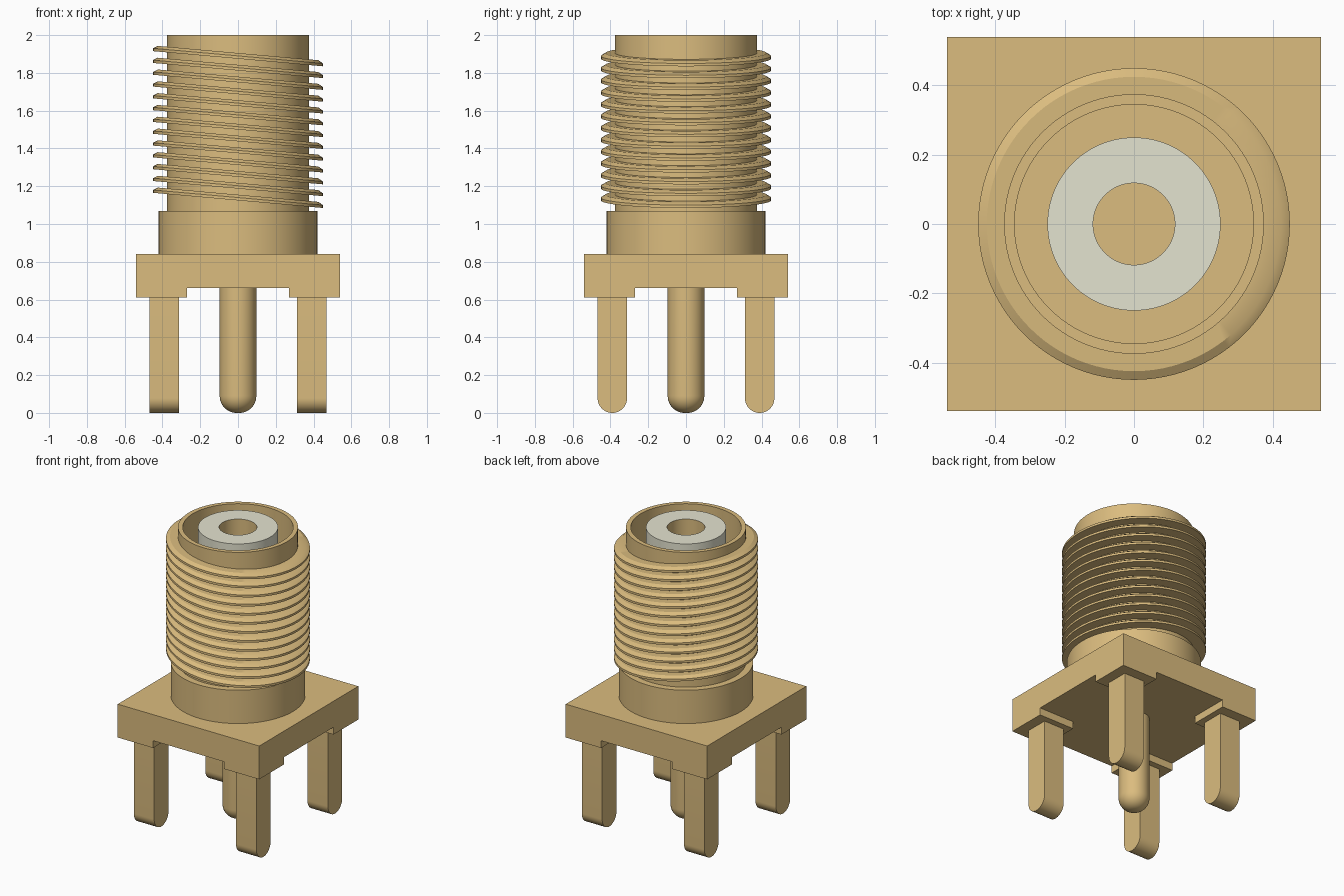
import bpy, bmesh, math

if "Cube" in bpy.data.objects:
    bpy.data.objects.remove(bpy.data.objects["Cube"], do_unlink=True)


def material(name, rgb):
    m = bpy.data.materials.new(name)
    m.use_nodes = True
    m.diffuse_color = (*rgb, 1)
    bsdf = next(n for n in m.node_tree.nodes if n.type == "BSDF_PRINCIPLED")
    bsdf.inputs["Base Color"].default_value = (*rgb, 1)
    return m


gold = material("gold", (0.708, 0.504, 0.211))
white = material("off_white", (0.777, 0.769, 0.626))


def finish(name, bm, *mats):
    """Turn a bmesh into a smooth-by-angle object."""
    bmesh.ops.recalc_face_normals(bm, faces=bm.faces[:])
    mesh = bpy.data.meshes.new(name)
    bm.to_mesh(mesh)
    bm.free()
    for m in mats:
        mesh.materials.append(m)
    mesh.shade_smooth()
    mesh.set_sharp_from_angle(angle=math.radians(30))
    obj = bpy.data.objects.new(name, mesh)
    bpy.context.collection.objects.link(obj)
    return obj


def lathe(profile, closed=True, steps=96):
    """Revolve an (r, z) profile around the z axis."""
    bm = bmesh.new()
    verts = [bm.verts.new((r, 0, z)) for r, z in profile]
    pairs = list(zip(verts, verts[1:]))
    if closed:
        pairs.append((verts[-1], verts[0]))
    edges = [bm.edges.new(p) for p in pairs]
    bmesh.ops.spin(bm, geom=verts + edges, cent=(0, 0, 0), axis=(0, 0, 1),
                   angle=math.tau, steps=steps, use_duplicate=False)
    bmesh.ops.remove_doubles(bm, verts=bm.verts[:], dist=0.0002)
    return bm


# Square base with a raised pad under each corner
HALF, PAD, BASE_LOW, BASE_TOP, FOOT = 0.54, 0.27, 0.66, 0.84, 0.61
bm = bmesh.new()
bmesh.ops.create_cube(bm, size=1)
for v in bm.verts:
    v.co = (v.co.x * 2 * HALF, v.co.y * 2 * HALF, BASE_TOP if v.co.z > 0 else BASE_LOW)
for axis in ((1, 0, 0), (0, 1, 0)):
    for s in (-PAD, PAD):
        bmesh.ops.bisect_plane(bm, geom=bm.verts[:] + bm.edges[:] + bm.faces[:],
                               plane_co=[a * s for a in axis], plane_no=axis)
corners = []
for f in bm.faces:
    c = f.calc_center_median()
    if c.z < BASE_LOW + 0.001 and min(abs(c.x), abs(c.y)) > PAD:
        corners.append(f)
pads = bmesh.ops.extrude_discrete_faces(bm, faces=corners)["faces"]
for v in {v for f in pads for v in f.verts}:
    v.co.z = FOOT
bmesh.ops.dissolve_limit(bm, angle_limit=0.01, verts=bm.verts[:], edges=bm.edges[:])
finish("base_block", bm, gold)

# Four square legs with a half-round tip
W, LEG = 0.078, 0.39
outline = [(W, FOOT + 0.02), (-W, FOOT + 0.02)]
for i in range(25):
    a = math.pi + math.pi * i / 24
    outline.append((W * math.cos(a), W + W * math.sin(a)))
for side, sx in (("left", 1), ("right", -1)):
    for end, sy in (("front", -1), ("back", 1)):
        bm = bmesh.new()
        loops = [[bm.verts.new((sx * LEG + dx, sy * LEG + y, z)) for y, z in outline]
                 for dx in (-W, W)]
        for loop in loops:
            bm.faces.new(loop)
        for i in range(len(outline)):
            bm.faces.new((loops[0][i - 1], loops[0][i], loops[1][i], loops[1][i - 1]))
        finish(f"{end}_{side}_leg", bm, gold)

# Centre pin with a rounded tip
R, FILLET = 0.097, 0.09
tip = [(0, 0)]
for i in range(13):
    a = math.pi / 2 * i / 12
    tip.append((R - FILLET + FILLET * math.sin(a), FILLET - FILLET * math.cos(a)))
finish("centre_pin", lathe(tip + [(R, 0.7), (0, 0.7)], closed=False, steps=48), gold)

# Collar and hollow barrel
finish("collar", lathe([(0, 0.82), (0.42, 0.82), (0.42, 1.07), (0, 1.07)], closed=False), gold)
finish("barrel", lathe([(0.345, 1.05), (0.375, 1.05), (0.375, 2), (0.345, 2)]), gold)

# Thread: a stack of slanted ridges, chamfered on the upper edge
SLANT, PITCH, TOP_RIDGE = 0.089, 0.0625, 1.89
for n in range(13):
    bm = lathe([(0.36, -0.015), (0.45, -0.015), (0.45, 0), (0.425, 0.015), (0.36, 0.015)])
    for v in bm.verts:
        v.co.z += TOP_RIDGE - n * PITCH - SLANT * v.co.x
    finish(f"thread_ridge_{n + 1}", bm, gold)

# Insulator with a gold-lined socket
HOLE, FLOOR = 0.118, 1.3
bm = lathe([(0, FLOOR), (HOLE, FLOOR), (HOLE, 2), (0.25, 2), (0.25, 1.05), (0, 1.05)],
           closed=False)
for f in bm.faces:
    c = f.calc_center_median()
    f.material_index = int(math.hypot(c.x, c.y) < HOLE + 0.001 and c.z > FLOOR - 0.01)
finish("insulator", bm, white, gold)
